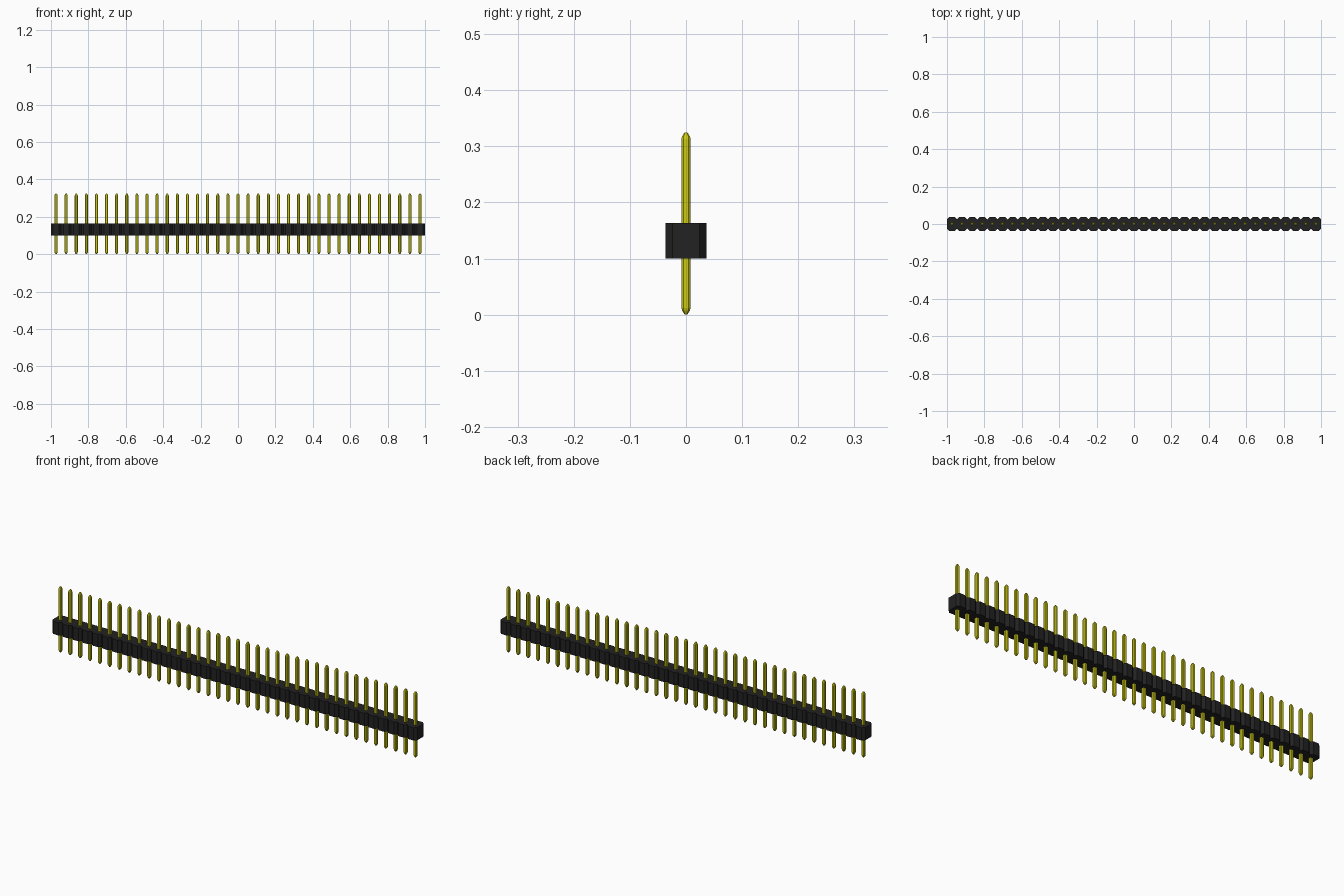
import bpy
import bmesh

cube = bpy.data.objects.get("Cube")
if cube:
    bpy.data.objects.remove(cube, do_unlink=True)

COUNT = 37
PITCH = 2.0 / COUNT


def material(name, rgb):
    m = bpy.data.materials.new(name)
    m.use_nodes = True
    m.diffuse_color = (*rgb, 1)
    m.node_tree.nodes["Principled BSDF"].inputs["Base Color"].default_value = (*rgb, 1)
    return m


black = material("black plastic", (0.016, 0.016, 0.016))
yellow = material("yellow metal", (0.60, 0.58, 0.008))


def octagon(hx, hy, c):
    """Rectangle outline with its four corners cut by c."""
    return [(hx, -hy + c), (hx, hy - c), (hx - c, hy), (-hx + c, hy),
            (-hx, hy - c), (-hx, -hy + c), (-hx + c, -hy), (hx - c, -hy)]


def loft(bm, sections, x):
    """Skin a stack of (z, outline) sections and cap both ends."""
    rings = [[bm.verts.new((x + px, py, z)) for px, py in outline]
             for z, outline in sections]
    for a, b in zip(rings, rings[1:]):
        for i in range(len(a)):
            j = (i + 1) % len(a)
            bm.faces.new((a[i], a[j], b[j], b[i]))
    bm.faces.new(rings[0][::-1])
    bm.faces.new(rings[-1])


def row(name, sections, mat):
    """One loft per position along the strip."""
    bm = bmesh.new()
    for i in range(COUNT):
        loft(bm, sections, (i - (COUNT - 1) / 2) * PITCH)
    mesh = bpy.data.meshes.new(name)
    bm.to_mesh(mesh)
    bm.free()
    mesh.materials.append(mat)
    obj = bpy.data.objects.new(name, mesh)
    bpy.context.collection.objects.link(obj)


# Housing: a chamfered block around every pin
block = octagon(PITCH / 2, 0.0365, 0.012)
row("housing_blocks", [(0.1, block), (0.163, block)], black)

# Pins: square wire with cut corners and tapered tips
shaft = octagon(0.0083, 0.0083, 0.0035)
shoulder = octagon(0.0068, 0.0068, 0.0028)
tip = octagon(0.0025, 0.0025, 0.001)
row("pins", [(0, tip), (0.007, shoulder), (0.012, shaft),
             (0.313, shaft), (0.318, shoulder), (0.325, tip)], yellow)
